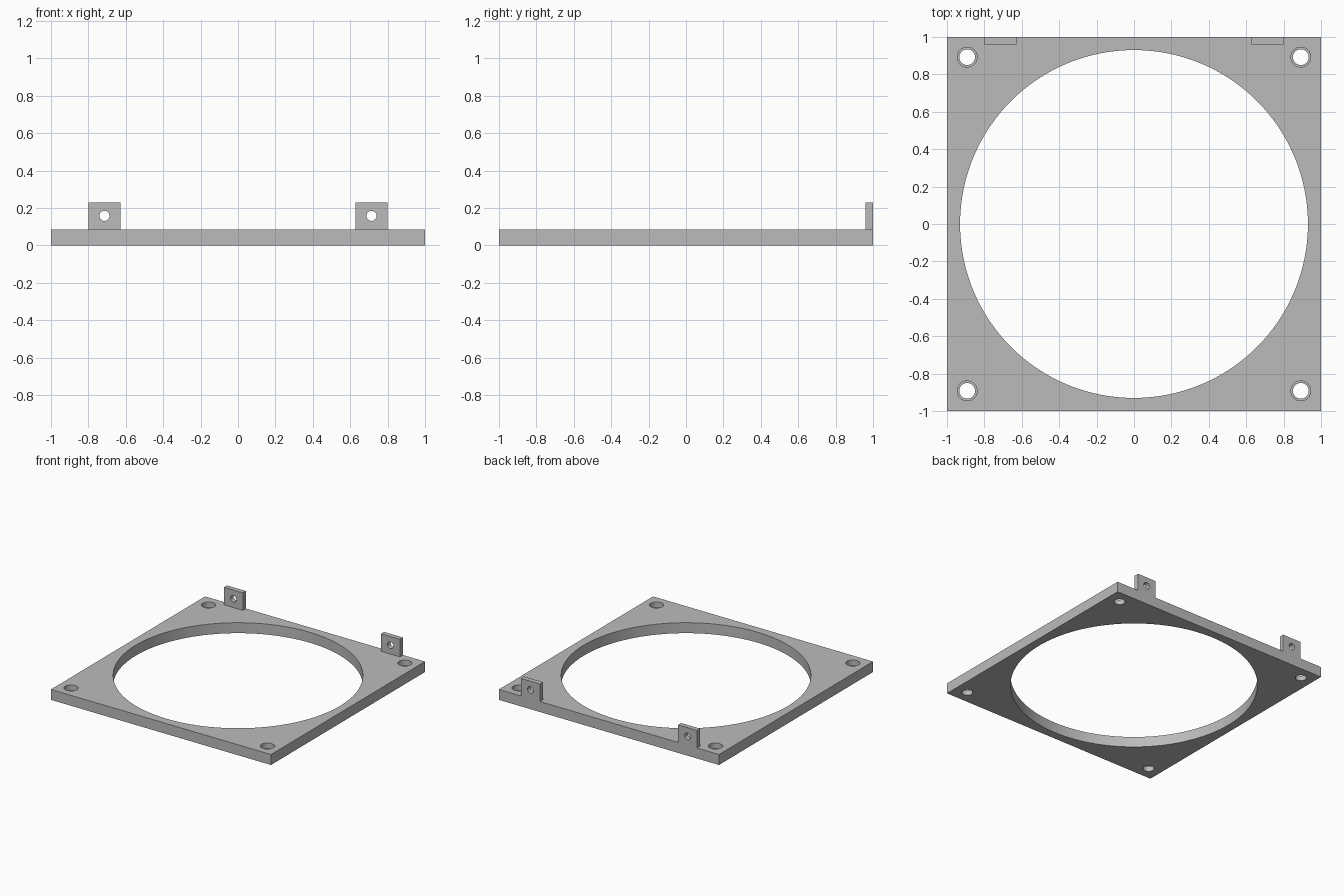
import bpy
import math

if "Cube" in bpy.data.objects:
    bpy.data.objects.remove(bpy.data.objects["Cube"], do_unlink=True)

THICK = 0.086        # plate thickness
TOP = 0.23           # top of the tabs
HOLE = 0.892         # corner hole offset
TAB_X = 0.714        # tab centre offset

grey = bpy.data.materials.new("plain_grey")
grey.use_nodes = True
COLOUR = (0.5, 0.5, 0.5, 1)
grey.diffuse_color = COLOUR
grey.node_tree.nodes["Principled BSDF"].inputs["Base Color"].default_value = COLOUR


def box(name, low, high):
    centre = [(a + b) / 2 for a, b in zip(low, high)]
    bpy.ops.mesh.primitive_cube_add(size=1, location=centre)
    ob = bpy.context.object
    ob.name = name
    ob.scale = [b - a for a, b in zip(low, high)]
    bpy.ops.object.transform_apply(location=False, rotation=False, scale=True)
    ob.data.materials.append(grey)
    return ob


def drill(target, radius, depth, location, sides=48, tilt=0):
    """Cut a round hole, then remove the cutter."""
    bpy.ops.mesh.primitive_cylinder_add(vertices=sides, radius=radius, depth=depth,
                                        location=location, rotation=(tilt, 0, 0))
    cutter = bpy.context.object
    cutter.name = "hole_cutter"
    cutter.hide_render = True
    cutter.data.materials.append(grey)
    mod = target.modifiers.new("hole", 'BOOLEAN')
    mod.operation = 'DIFFERENCE'
    mod.solver = 'EXACT'
    mod.object = cutter
    bpy.context.view_layer.objects.active = target
    bpy.ops.object.modifier_apply(modifier=mod.name)
    bpy.data.objects.remove(cutter, do_unlink=True)


def smooth(ob):
    bpy.ops.object.select_all(action='DESELECT')
    ob.select_set(True)
    bpy.context.view_layer.objects.active = ob
    bpy.ops.object.shade_smooth_by_angle(angle=math.radians(30))


# Square plate with the large round opening
plate = box("square_plate", (-1, -1, 0), (1, 1, THICK))
drill(plate, 0.93, 1, (0, 0, 0), sides=128)

# Stepped screw holes in the four corners
for sx in (-1, 1):
    for sy in (-1, 1):
        drill(plate, 0.042, 1, (sx * HOLE, sy * HOLE, 0))
        drill(plate, 0.053, 0.09, (sx * HOLE, sy * HOLE, THICK))
smooth(plate)

# Upright drilled tabs along the back edge
for side, s in (("left", 1), ("right", -1)):
    x = s * TAB_X
    tab = box(side + "_mounting_tab", (x - 0.086, 0.96, THICK), (x + 0.086, 1, TOP))
    drill(tab, 0.027, 0.3, (x, 0.98, 0.158), sides=32, tilt=math.pi / 2)
    smooth(tab)
